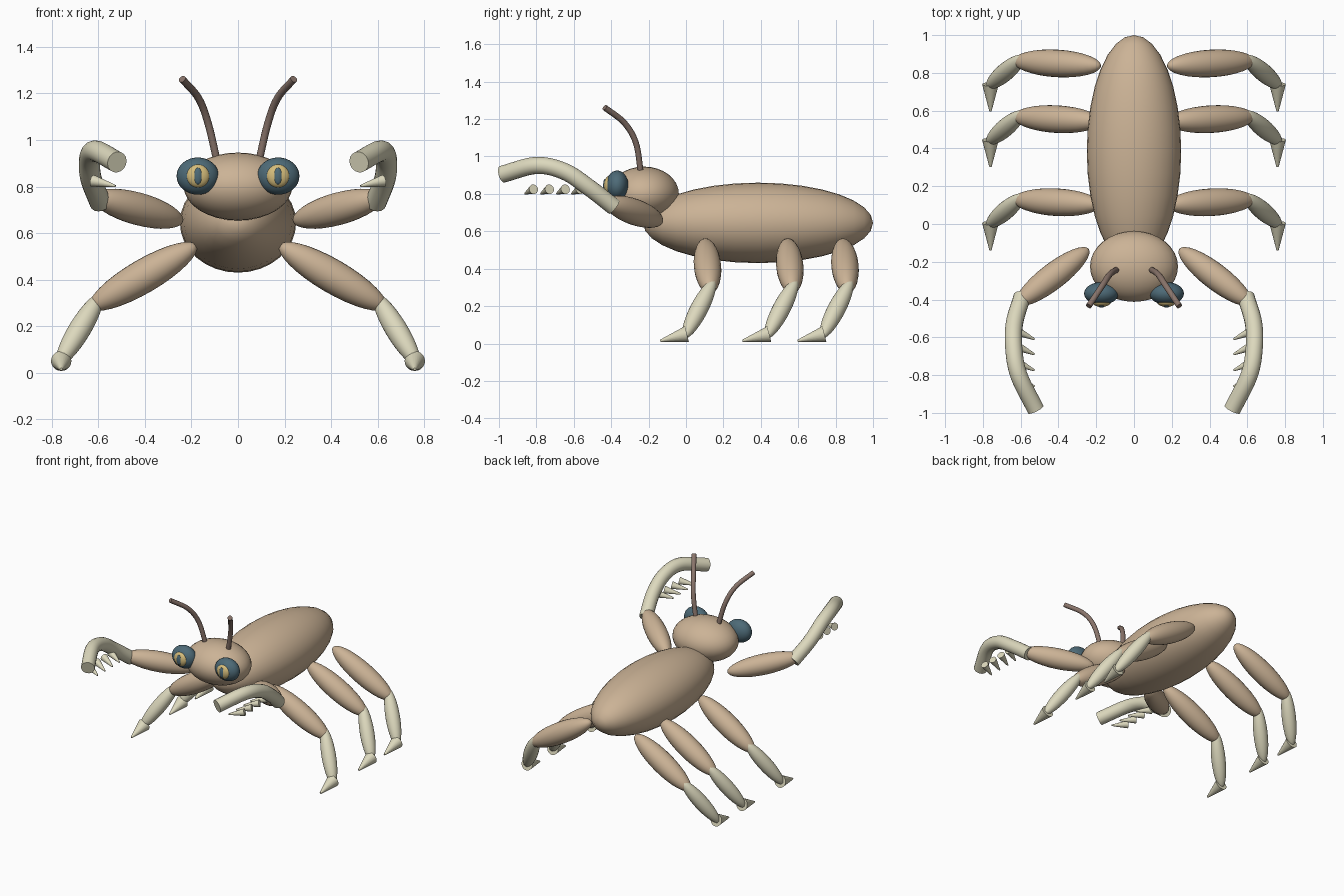
import bpy, bmesh
from mathutils import Vector, Matrix

if "Cube" in bpy.data.objects:
    bpy.data.objects.remove(bpy.data.objects["Cube"])


def material(name, r, g, b):
    m = bpy.data.materials.new(name)
    m.diffuse_color = (r, g, b, 1)
    m.use_nodes = True
    m.node_tree.nodes["Principled BSDF"].inputs["Base Color"].default_value = m.diffuse_color
    return m


TAN = material("tan shell", 0.60, 0.45, 0.305)
CREAM = material("cream limb", 0.72, 0.69, 0.51)
SLATE = material("slate eye", 0.075, 0.145, 0.185)
GOLD = material("gold iris", 0.67, 0.51, 0.20)
BROWN = material("grey brown feeler", 0.25, 0.175, 0.145)


def finish(bm, name, mat, mirror):
    """Turn a bmesh into a smooth object, mirrored across x when paired."""
    me = bpy.data.meshes.new(name)
    bm.to_mesh(me)
    bm.free()
    me.materials.append(mat)
    ob = bpy.data.objects.new(name, me)
    bpy.context.collection.objects.link(ob)
    bpy.ops.object.select_all(action='DESELECT')
    bpy.context.view_layer.objects.active = ob
    ob.select_set(True)
    bpy.ops.object.shade_smooth_by_angle(angle=0.7)
    if mirror:
        ob.modifiers.new("mirror", 'MIRROR').use_axis[0] = True
    return ob


def aim(a, b):
    """Matrix at the midpoint of a-b with local z along a-b."""
    a, b = Vector(a), Vector(b)
    rot = (b - a).to_track_quat('Z', 'Y').to_matrix().to_4x4()
    return Matrix.Translation((a + b) / 2) @ rot, (b - a).length


def ellipsoid(name, mat, center, radii, mirror=False):
    # poles lie along y
    bm = bmesh.new()
    bmesh.ops.create_uvsphere(bm, u_segments=32, v_segments=16, radius=1,
                              matrix=Matrix.Rotation(1.5707963, 4, 'X'))
    bmesh.ops.transform(bm, verts=bm.verts,
                        matrix=Matrix.Translation(center) @ Matrix.Diagonal((*radii, 1)))
    return finish(bm, name, mat, mirror)


def spindle(name, mat, a, b, radius):
    bm = bmesh.new()
    m, length = aim(a, b)
    bmesh.ops.create_uvsphere(bm, u_segments=24, v_segments=16, radius=1,
                              matrix=m @ Matrix.Diagonal((radius, radius, length / 2, 1)))
    return finish(bm, name, mat, True)


def cone(name, mat, base, tip, r1, r2):
    bm = bmesh.new()
    m, length = aim(base, tip)
    bmesh.ops.create_cone(bm, cap_ends=True, segments=20, radius1=r1, radius2=r2,
                          depth=length, matrix=m)
    return finish(bm, name, mat, True)


def spline_points(pts, steps=7):
    """Smooth path through the given points."""
    p = [Vector(q) for q in pts]
    p = [2 * p[0] - p[1]] + p + [2 * p[-1] - p[-2]]
    out = []
    for i in range(1, len(p) - 2):
        for s in range(steps):
            t = s / steps
            out.append(0.5 * (2 * p[i] + (p[i + 1] - p[i - 1]) * t
                       + (2 * p[i - 1] - 5 * p[i] + 4 * p[i + 1] - p[i + 2]) * t ** 2
                       + (3 * p[i] - p[i - 1] - 3 * p[i + 1] + p[i + 2]) * t ** 3))
    return out + [p[-2]]


def tube(name, mat, pts, radius):
    cu = bpy.data.curves.new(name, 'CURVE')
    cu.dimensions = '3D'
    cu.bevel_depth = radius
    cu.bevel_resolution = 6
    cu.use_fill_caps = True
    path = spline_points(pts)
    sp = cu.splines.new('POLY')
    sp.points.add(len(path) - 1)
    for pt, co in zip(sp.points, path):
        pt.co = (*co, 1)
    tmp = bpy.data.objects.new(name + "_path", cu)
    bpy.context.collection.objects.link(tmp)
    bm = bmesh.new()
    bm.from_mesh(tmp.to_mesh())
    bpy.data.objects.remove(tmp)
    bmesh.ops.remove_doubles(bm, verts=bm.verts, dist=0.0001)
    bmesh.ops.recalc_face_normals(bm, faces=bm.faces)
    return finish(bm, name, mat, True)


# Body and head
ellipsoid("abdomen", TAN, (0, 0.385, 0.645), (0.25, 0.615, 0.215))
ellipsoid("head", TAN, (0, -0.225, 0.80), (0.233, 0.187, 0.146))

# Eyes: ball, iris and slit pupil
ellipsoid("eyes", SLATE, (0.173, -0.368, 0.845), (0.091, 0.06, 0.08), True)
ellipsoid("irises", GOLD, (0.172, -0.412, 0.845), (0.05, 0.027, 0.05), True)
ellipsoid("pupils", SLATE, (0.172, -0.432, 0.845), (0.018, 0.011, 0.036), True)

# Antennae
tube("antennae", BROWN, [(0.088, -0.24, 0.90), (0.128, -0.267, 1.07),
                         (0.17, -0.33, 1.18), (0.24, -0.435, 1.262)], 0.016)

# Three pairs of walking legs
for label, y in (("front", 0.12), ("middle", 0.56), ("rear", 0.855)):
    spindle(label + "_upper_legs", TAN, (0.178, y - 0.018, 0.548), (0.637, y + 0.008, 0.28), 0.073)
    spindle(label + "_lower_legs", CREAM, (0.587, y + 0.03, 0.34), (0.775, y - 0.13, 0.03), 0.048)
    cone(label + "_feet", CREAM, (0.76, y - 0.115, 0.05), (0.76, y - 0.258, 0.014), 0.044, 0.006)

# Raised grasping arms
spindle("arm_upper_segments", TAN, (0.24, -0.132, 0.652), (0.622, -0.425, 0.757), 0.07)
tube("arm_claws", CREAM, [(0.592, -0.385, 0.73), (0.632, -0.52, 0.835), (0.637, -0.65, 0.92),
                          (0.61, -0.80, 0.952), (0.52, -0.982, 0.905)], 0.046)

# Row of spines along each claw
for i, y in enumerate((-0.565, -0.645, -0.73, -0.815)):
    cone(f"claw_spines_{i + 1}", CREAM, (0.625, y, 0.825), (0.527, y - 0.045, 0.802), 0.026, 0.005)
